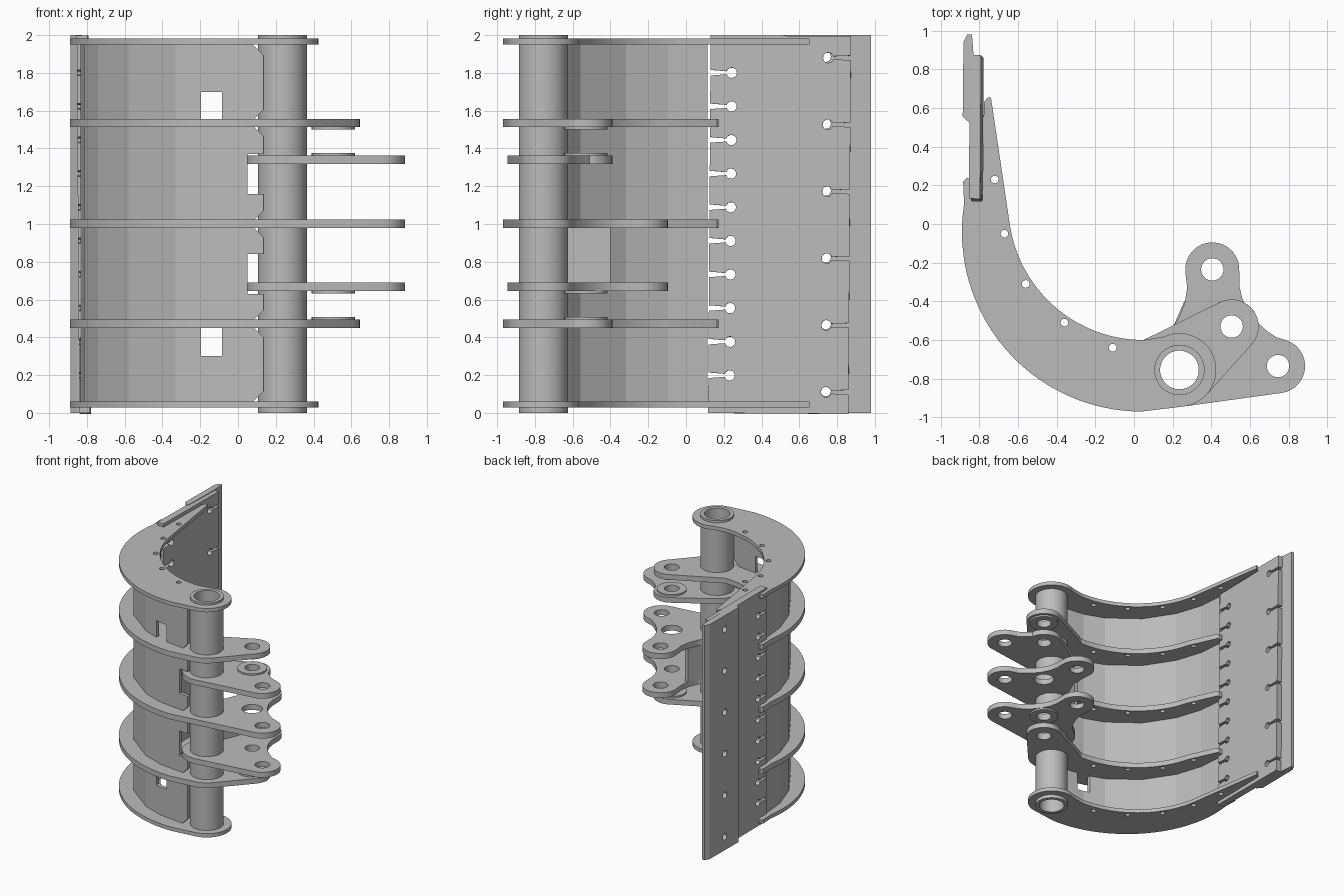
import bpy, bmesh
from math import sin, cos, radians
from mathutils import Matrix

cube = bpy.data.objects.get("Cube")
if cube:
    bpy.data.objects.remove(cube, do_unlink=True)

steel = bpy.data.materials.new("grey_steel")
steel.use_nodes = True
GREY = (0.5, 0.5, 0.5, 1)
steel.diffuse_color = GREY
steel.node_tree.nodes["Principled BSDF"].inputs["Base Color"].default_value = GREY


def arc(c, r, a0, a1, n=16):
    angles = [radians(a0 + (a1 - a0) * i / n) for i in range(n + 1)]
    return [(c[0] + r * cos(a), c[1] + r * sin(a)) for a in angles]


def circle(c, r, n=32):
    return arc(c, r, 0, 360, n)[:-1]


def plate(name, outline, lo, hi, holes=(), frame=None):
    """Flat plate with holes, extruded from lo to hi along its normal."""
    curve = bpy.data.curves.new(name, "CURVE")
    curve.dimensions = "2D"
    curve.fill_mode = "BOTH"
    curve.extrude = (hi - lo) / 2
    for loop in [outline, *holes]:
        spline = curve.splines.new("POLY")
        spline.points.add(len(loop) - 1)
        for p, (x, y) in zip(spline.points, loop):
            p.co = (x, y, 0, 1)
        spline.use_cyclic_u = True
    obj = bpy.data.objects.new(name, curve)
    bpy.context.collection.objects.link(obj)
    obj.matrix_world = (frame or Matrix()) @ Matrix.Translation((0, 0, (lo + hi) / 2))
    bpy.ops.object.select_all(action="DESELECT")
    obj.select_set(True)
    bpy.context.view_layer.objects.active = obj
    bpy.ops.object.convert(target="MESH")
    obj = bpy.context.object
    # merge the caps with the rim so that each plate is one closed body
    bm = bmesh.new()
    bm.from_mesh(obj.data)
    bmesh.ops.remove_doubles(bm, verts=bm.verts, dist=1e-5)
    bmesh.ops.recalc_face_normals(bm, faces=bm.faces)
    bm.to_mesh(obj.data)
    bm.free()
    obj.data.materials.clear()
    obj.data.materials.append(steel)
    bpy.ops.object.shade_smooth_by_angle(angle=radians(14))
    return obj


def solid(name, outline, lo, hi):
    """Plain extruded profile with flat faces, along z."""
    bm = bmesh.new()
    face = bm.faces.new([bm.verts.new((x, y, lo)) for x, y in outline])
    top = bmesh.ops.extrude_face_region(bm, geom=[face])["geom"]
    moved = [v for v in top if isinstance(v, bmesh.types.BMVert)]
    bmesh.ops.translate(bm, verts=moved, vec=(0, 0, hi - lo))
    bmesh.ops.recalc_face_normals(bm, faces=bm.faces)
    mesh = bpy.data.meshes.new(name)
    bm.to_mesh(mesh)
    bm.free()
    mesh.materials.append(steel)
    obj = bpy.data.objects.new(name, mesh)
    bpy.context.collection.objects.link(obj)
    return obj


def box(x0, x1, y0, y1, z0, z1):
    return solid("box_cutter", [(x0, y0), (x1, y0), (x1, y1), (x0, y1)], z0, z1)


def cut(target, cutters):
    """Subtract the cutters, then remove them."""
    for c in cutters:
        mod = target.modifiers.new("cut", "BOOLEAN")
        mod.operation = "DIFFERENCE"
        mod.solver = "EXACT"
        mod.object = c
    bpy.context.view_layer.update()
    done = target.evaluated_get(bpy.context.evaluated_depsgraph_get())
    mesh = bpy.data.meshes.new_from_object(done)
    target.modifiers.clear()
    target.data = mesh
    for c in cutters:
        bpy.data.objects.remove(c, do_unlink=True)


# Shared centres: pivot tube, middle eye, upper and lower lugs
PIVOT, EYE, UPPER, LOWER = (0.235, -0.755), (0.505, -0.53), (0.405, -0.235), (0.745, -0.735)
TUBE_R, HUB_R, LUG_R, HOLE_R = 0.13, 0.19, 0.14, 0.058
bore = circle(PIVOT, TUBE_R)
eye_hole, upper_hole, lower_hole = [circle(c, HOLE_R) for c in (EYE, UPPER, LOWER)]

# Profile pieces of the curved ribs
outer = arc((0.04, -0.04), 0.93, 171, 270, 32)
inner = arc((0.05, 0.1), 0.70, 270, 189, 28)
notch = [(-0.785, 0.12), (-0.84, 0.12), (-0.836, 0.2), (-0.85, 0.235), (-0.865, 0.238), (-0.884, 0.22)]
tip = [(-0.74, 0.655), (-0.757, 0.655), (-0.776, 0.63)]
eye_head = arc(EYE, LUG_R, -42, 122)
lower_lug = arc(LOWER, LUG_R, -82, 70) + [(0.735, -0.585), (0.69, -0.555), (0.64, -0.51)]
fork_head = (lower_lug + [(0.595, -0.455), (0.56, -0.385), (0.545, -0.32)]
             + arc(UPPER, LUG_R, -5, 185)
             + [(0.275, -0.33), (0.262, -0.41), (0.23, -0.49), (0.19, -0.545), (0.14, -0.59)])
hub_back = arc(PIVOT, HUB_R, 122, 277, 24)
bolts = [circle(c, 0.02, 16) for c in
         [(-0.67, -0.05), (-0.56, -0.31), (-0.36, -0.51), (-0.11, -0.64)]]

# End plates
end_outline = outer + arc(PIVOT, HUB_R, -83, 115, 28) + inner + tip + notch
for name, z in (("lower_end_plate", 0.045), ("upper_end_plate", 1.965)):
    plate(name, end_outline, z - 0.016, z + 0.016, [bore, circle((-0.72, 0.23), 0.02, 16)] + bolts)

# Middle ribs
rib_end = [(-0.735, 0.16), (-0.75, 0.172), (-0.784, 0.172)]
rib_inner = inner[:-2] + rib_end + notch
eye_rib = outer + arc(PIVOT, HUB_R, -83, -42, 6) + eye_head + rib_inner
for name, z in (("lower_rib", 0.472), ("upper_rib", 1.535)):
    plate(name, eye_rib, z - 0.022, z + 0.022, [bore, eye_hole] + bolts)
plate("centre_rib", outer + fork_head + rib_inner, 0.978, 1.024,
      [bore, circle(EYE, 0.08), upper_hole, lower_hole] + bolts)

# Hinge link plates
plate("lower_link_plate", fork_head + hub_back, 0.645, 0.69, [bore, eye_hole, upper_hole, lower_hole])
plate("upper_link_plate", lower_lug + arc(EYE, LUG_R, 20, 122, 12) + hub_back,
      1.318, 1.362, [bore, eye_hole, lower_hole])

# Thin bosses around the eyes
for i, z in enumerate((0.494, 0.631, 1.362, 1.499)):
    plate(f"eye_boss_{i + 1}", circle(EYE, 0.115), z, z + 0.014, [eye_hole])

# Pivot tube
plate("pivot_tube", circle(PIVOT, TUBE_R, 48), 0, 2, [circle(PIVOT, 0.1, 48)])

# Gusset between the centre rib and the lower link plate
solid("gusset", [(0.155, -0.64), (0.185, -0.64), (0.29, -0.40), (0.26, -0.40)], 0.69, 0.978)

# Faceted shell sheet with windows, tube notches and clipped corners
shell_out = [(-0.835, 0.115), (-0.815, -0.1), (-0.74, -0.33), (-0.58, -0.58),
             (-0.33, -0.77), (-0.15, -0.835), (0.135, -0.87)]
shell_in = [(0.135, -0.84), (-0.145, -0.805), (-0.315, -0.742),
            (-0.556, -0.558), (-0.712, -0.318), (-0.785, -0.095), (-0.805, 0.115)]
shell = solid("shell_sheet", shell_out + shell_in, 0.05, 1.96)
cutters = []
for z0, z1 in ((0.30, 0.45), (1.557, 1.70)):
    cutters.append(box(-0.195, -0.085, -1, -0.6, z0, z1))
for z0, z1 in ((0.63, 0.84), (1.16, 1.37)):
    cutters.append(box(0.05, 0.3, -1, -0.6, z0, z1))
for z in (0.045, 0.472, 1.0, 1.535, 1.965):
    c = box(-0.05, 0.05, -0.2, 0.2, -0.05, 0.05)
    c.matrix_world = Matrix.Translation((0.135, -0.85, z)) @ Matrix.Rotation(radians(45), 4, "Y")
    cutters.append(c)
cut(shell, cutters)


# Blade base plate with keyhole slots along both edges
def keyhole(z, edge, centre, side):
    """Slot from the plate edge to a round end, in order of rising side."""
    half = arc((centre, z), 0.027, 180 + 17, 180 + 343, 20)
    if side < 0:
        half = [(2 * centre - x, 2 * z - y) for x, y in half]
        return [(edge, z + 0.012)] + half[::-1][::-1] + [(edge, z - 0.012)]
    return [(edge, z - 0.015)] + half + [(edge, z + 0.015)]


LOW, HIGH = 0.117, 0.86
low_slots = [0.2 + 0.178 * i for i in range(10)]
high_slots = [0.115 + 0.354 * i for i in range(6)]
outline = [(LOW, 0)]
for z in low_slots:
    outline += keyhole(z, LOW, 0.23, 1)
outline += [(LOW, 2), (HIGH, 2)]
for z in reversed(high_slots):
    outline += keyhole(z, HIGH, 0.74, -1)
outline.append((HIGH, 0))
upright = Matrix(((0.0135, 0, 1, -0.8125), (1, 0, 0, 0), (0, 1, 0, 0), (0, 0, 0, 1)))
plate("blade_base", outline, -0.029, 0.029, (), upright)

# Cutting edge with bolt holes
edge = solid("cutting_edge", [(-0.836, 0.515), (-0.852, 0.525), (-0.886, 0.555), (-0.882, 0.94),
                              (-0.862, 0.98), (-0.838, 0.98), (-0.829, 0.86)], 0, 2)
drills = []
for z in high_slots:
    d = solid("drill_cutter", circle((0, 0), 0.027, 20), -0.1, 0.1)
    d.matrix_world = Matrix.Translation((-0.86, 0.74, z)) @ Matrix.Rotation(radians(90), 4, "Y")
    drills.append(d)
cut(edge, drills)
